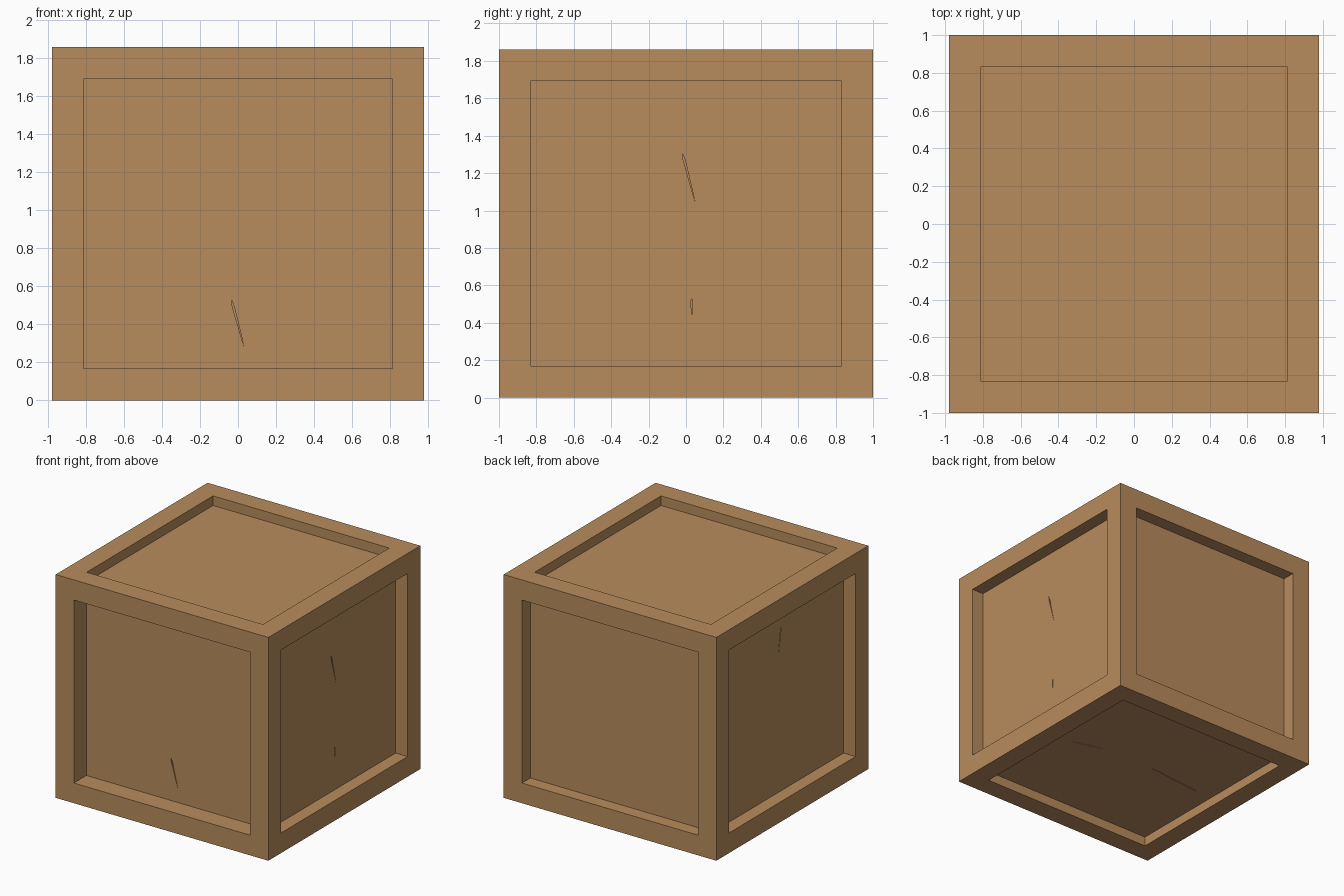
import bpy, bmesh
from mathutils import Vector

if "Cube" in bpy.data.objects:
    bpy.data.objects.remove(bpy.data.objects["Cube"])

HX, HY, H = 0.98, 1.0, 1.86      # half width, half depth, height
FRAME = 0.168                    # width of the frame boards

wood = bpy.data.materials.new("crate wood")
wood.diffuse_color = (0.479, 0.262, 0.109, 1)
wood.use_nodes = True
wood.node_tree.nodes["Principled BSDF"].inputs["Base Color"].default_value = wood.diffuse_color


def make_object(name, bm):
    bmesh.ops.recalc_face_normals(bm, faces=bm.faces)
    me = bpy.data.meshes.new(name)
    bm.to_mesh(me)
    bm.free()
    me.materials.append(wood)
    ob = bpy.data.objects.new(name, me)
    bpy.context.collection.objects.link(ob)
    return ob


# Crate body: a box whose six faces carry sunken panels
def recess_depth(n):
    if abs(n.z) > 0.5:
        return 0.08
    if n.y < -0.5:
        return 0.165
    return 0.11


bm = bmesh.new()
bmesh.ops.create_cube(bm, size=1)
for v in bm.verts:
    v.co = Vector((v.co.x * 2 * HX, v.co.y * 2 * HY, (v.co.z + 0.5) * H))
bm.normal_update()
panels = list(bm.faces)
bmesh.ops.inset_individual(bm, faces=panels, thickness=FRAME, use_even_offset=True)
bm.normal_update()
for f in panels:
    n = f.normal.copy()
    ext = bmesh.ops.extrude_face_region(bm, geom=[f])
    new = [g for g in ext["geom"] if isinstance(g, bmesh.types.BMVert)]
    bmesh.ops.translate(bm, verts=new, vec=-n * recess_depth(n))
    if f.is_valid:
        bmesh.ops.delete(bm, geom=[f], context='FACES_ONLY')
crate = make_object("crate", bm)


# Hairline cracks: thin wedges cut into the panels
def crack_cutter(a, b, normal, width, depth=0.05):
    a, b, n = Vector(a), Vector(b), Vector(normal)
    side = (b - a).cross(n).normalized() * width / 2
    wide = a.lerp(b, 0.15)
    outline = (a, wide + side, b, wide - side)
    bm = bmesh.new()
    base = bm.faces.new([bm.verts.new(p - n * depth) for p in outline])
    ext = bmesh.ops.extrude_face_region(bm, geom=[base])
    top = [g for g in ext["geom"] if isinstance(g, bmesh.types.BMVert)]
    bmesh.ops.translate(bm, verts=top, vec=n * (depth + 0.02))
    return make_object("crack_cutter", bm)


PF, PR, PB = -HY + 0.165, HX - 0.11, 0.08
cracks = [
    ((-0.035, PF, 0.53), (0.035, PF, 0.27), (0, -1, 0), 0.010),
    ((PR, -0.02, 1.31), (PR, 0.05, 1.04), (1, 0, 0), 0.010),
    ((PR, 0.03, 0.53), (PR, 0.03, 0.42), (1, 0, 0), 0.006),
    ((-PR, -0.01, 1.55), (-PR, 0.03, 1.29), (-1, 0, 0), 0.008),
    ((0.61, -0.04, PB), (0.32, 0.04, PB), (0, 0, -1), 0.007),
    ((-0.67, -0.01, PB), (-0.08, 0.05, PB), (0, 0, -1), 0.007),
]
for c in cracks:
    cutter = crack_cutter(*c)
    cutter.hide_render = True
    cutter.hide_set(True)
    mod = crate.modifiers.new("crack", 'BOOLEAN')
    mod.operation = 'DIFFERENCE'
    mod.solver = 'EXACT'
    mod.object = cutter
